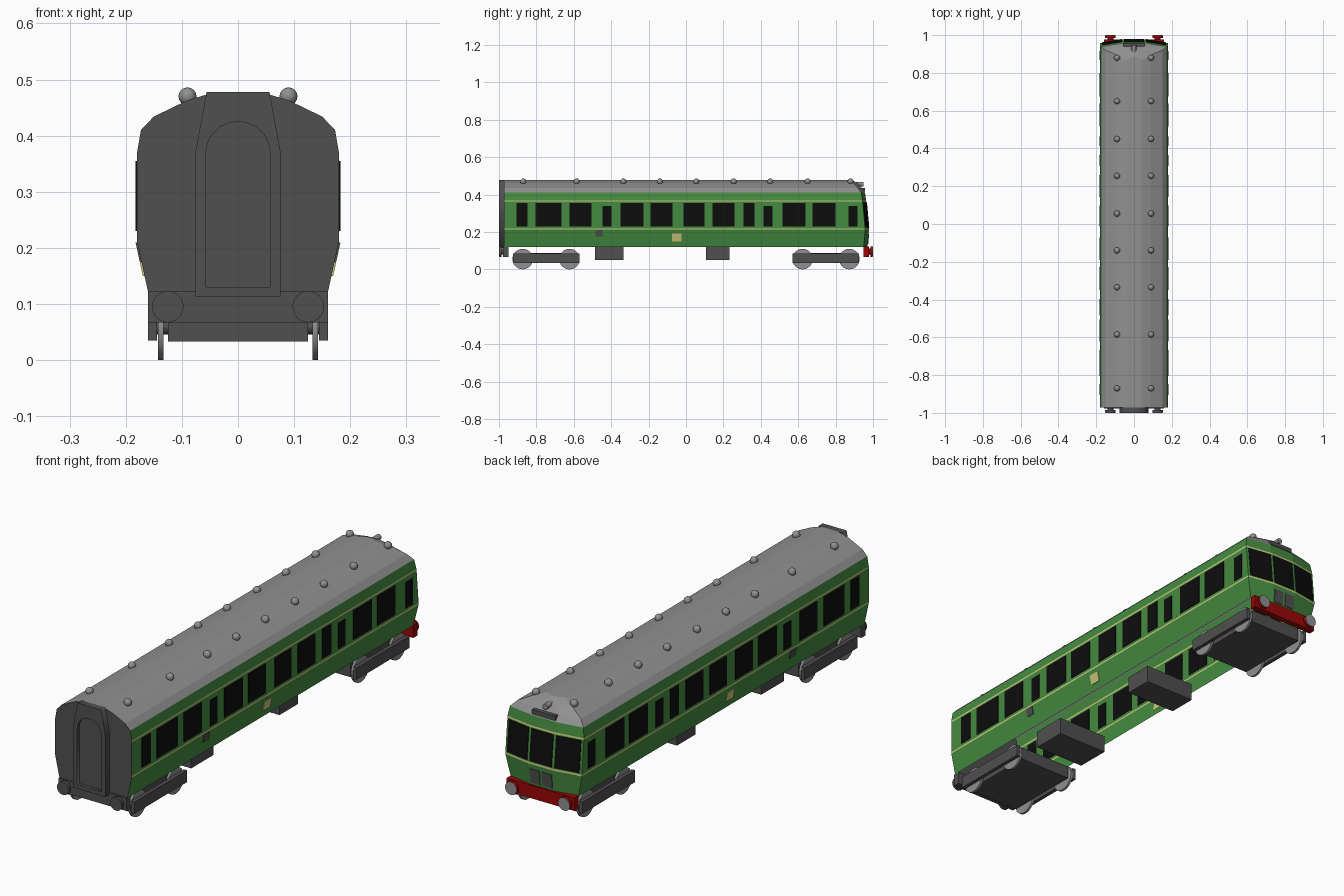
import bpy, bmesh, math
from mathutils import Vector

if "Cube" in bpy.data.objects:
    bpy.data.objects.remove(bpy.data.objects["Cube"])

def mat(name, r, g, b):
    m = bpy.data.materials.new(name)
    m.diffuse_color = (r, g, b, 1)
    m.use_nodes = True
    m.node_tree.nodes["Principled BSDF"].inputs["Base Color"].default_value = m.diffuse_color
    return m

GREEN = mat("coach green", .06, .26, .052)
CREAM = mat("pale yellow", .60, .57, .20)
ROOF = mat("roof grey", .28, .28, .28)
DARK = mat("dark grey", .08, .08, .08)
BLACK = mat("window black", .004, .004, .004)
RED = mat("buffer red", .33, .002, .002)

def finish(name, bm, *mats):
    bmesh.ops.recalc_face_normals(bm, faces=bm.faces)
    me = bpy.data.meshes.new(name)
    bm.to_mesh(me)
    bm.free()
    for m in mats:
        me.materials.append(m)
    ob = bpy.data.objects.new(name, me)
    bpy.context.collection.objects.link(ob)
    return ob

def box(name, x0, x1, y0, y1, z0, z1, m):
    bm = bmesh.new()
    bmesh.ops.create_cube(bm, size=1)
    for v in bm.verts:
        v.co = ((x0 + x1) / 2 + v.co.x * (x1 - x0),
                (y0 + y1) / 2 + v.co.y * (y1 - y0),
                (z0 + z1) / 2 + v.co.z * (z1 - z0))
    return finish(name, bm, m)

def cylinder(name, loc, r, depth, axis, m, n=24):
    rot = (0, math.pi / 2, 0) if axis == 'X' else (math.pi / 2, 0, 0)
    bpy.ops.mesh.primitive_cylinder_add(vertices=n, radius=r, depth=depth, location=loc, rotation=rot)
    ob = bpy.context.object
    ob.name = name
    ob.data.materials.append(m)
    bpy.ops.object.shade_smooth_by_angle()

def ball(name, loc, r, m):
    bpy.ops.mesh.primitive_uv_sphere_add(segments=16, ring_count=8, radius=r, location=loc)
    ob = bpy.context.object
    ob.name = name
    ob.data.materials.append(m)
    bpy.ops.object.shade_smooth()

def plate(name, pts, out, m, t=.003):
    """Thin slab lying on a wall, facing the direction out."""
    p = [Vector(q) for q in pts]
    n = (p[1] - p[0]).cross(p[2] - p[0]).normalized()
    if n.dot(Vector(out)) < 0:
        n = -n
    bm = bmesh.new()
    a = [bm.verts.new(q - n * .001) for q in p]
    b = [bm.verts.new(q + n * t) for q in p]
    bm.faces.new(a)
    bm.faces.new(b)
    for i in range(4):
        j = (i + 1) % 4
        bm.faces.new((a[i], a[j], b[j], b[i]))
    finish(name, bm, m)

# Body section: height, half width, y of the cab end
ROWS = [(.12, .16, .97), (.212, .18, .978), (.219, .18, .9775), (.362, .18, .964),
        (.369, .18, .963), (.41, .173, .957), (.434, .15, .94), (.463, .09, .915), (.478, .04, .885)]
FRONT = -.972

def row_at(z):
    for (z0, w0, y0), (z1, w1, y1) in zip(ROWS, ROWS[1:]):
        if z <= z1:
            f = (z - z0) / (z1 - z0)
            return w0 + f * (w1 - w0), y0 + f * (y1 - y0)

def cab(x, z):
    w, y = row_at(z)
    return (x, y - .02 * max(0, abs(x) / w - 1 / 3) * 1.5, z)

# Body shell, open underneath: each row loops front -> side -> bowed cab -> side
bm = bmesh.new()
loops = []
for z, w, y in ROWS:
    pts = [(w, FRONT, z)] + [cab(x, z) for x in (w, w / 3, -w / 3, -w)] + [(-w, FRONT, z)]
    loops.append([bm.verts.new(p) for p in pts])
for a, b in zip(loops, loops[1:]):
    for i in range(6):
        j = (i + 1) % 6
        bm.faces.new((a[i], a[j], b[j], b[i]))
bm.faces.new(loops[-1])
for f in bm.faces:
    z = f.calc_center_median().z
    ys = [v.co.y for v in f.verts]
    if max(ys) < -.9:
        f.material_index = 3
    elif z > .41:
        f.material_index = 2
    elif .212 < z < .219 or .362 < z < .369:
        f.material_index = 1
finish("body_shell", bm, GREEN, CREAM, ROOF, DARK)

# Side windows and panels: y range, bottom, top
TALL = [(-.906, -.848), (-.805, -.666), (-.623, -.505), (-.35, -.227), (-.19, -.072),
        (-.013, .099), (.142, .259), (.307, .366), (.516, .639), (.676, .799)]
SHORT = [(-.447, -.398), (.414, .463), (.869, .917)]
PANELS = [("side_window", a, b, .23, .355, BLACK) for a, b in TALL]
PANELS += [("door_window", a, b, .23, .34, BLACK) for a, b in SHORT]
PANELS += [("side_crest_panel", -.075, -.025, .15, .192, CREAM),
           ("side_vent", -.485, -.447, .175, .21, DARK)]
for s in (-1, 1):
    for name, y0, y1, z0, z1, m in PANELS:
        xa, xb = s * row_at(z0)[0], s * row_at(z1)[0]
        plate(name, [(xa, y0, z0), (xa, y1, z0), (xb, y1, z1), (xb, y0, z1)], (s, 0, 0), m)

# Cab windows and vents
for name, x0, x1, z0, z1, m in [
        ("cab_window_middle", -.052, .052, .224, .358, BLACK),
        ("cab_window_left", -.17, -.064, .224, .358, BLACK),
        ("cab_window_right", .064, .17, .224, .358, BLACK),
        ("cab_vent_left", -.052, -.006, .132, .192, DARK),
        ("cab_vent_right", .006, .052, .132, .192, DARK)]:
    plate(name, [cab(x0, z0), cab(x1, z0), cab(x1, z1), cab(x0, z1)], (0, 1, 0), m)

# Cab roof: sign box and lamp
box("roof_sign_box", -.055, .055, .925, .957, .415, .434, DARK)
cylinder("roof_lamp", (0, .928, .456), .012, .04, 'Y', ROOF, 16)

# Roof ventilators
for y in (-.87, -.585, -.335, -.14, .055, .255, .45, .65, .88):
    for s in (-1, 1):
        ball("roof_ventilator", (s * .09, y, .47), .016, ROOF)

# Gangway: tapered frame around an arched, recessed door
def spline(cu, pts):
    sp = cu.splines.new('POLY')
    sp.points.add(len(pts) - 1)
    for p, (x, z) in zip(sp.points, pts):
        p.co = (x, z, 0, 1)
    sp.use_cyclic_u = True

cu = bpy.data.curves.new("gangway_frame", 'CURVE')
cu.dimensions = '2D'
cu.fill_mode = 'BOTH'
cu.extrude = .0145
spline(cu, [(-.076, .113), (.076, .113), (.076, .37), (.056, .478), (-.056, .478), (-.076, .37)])
arch = [(.057 * math.cos(a * math.pi / 10), .37 + .055 * math.sin(a * math.pi / 10)) for a in range(11)]
spline(cu, arch + [(-.057, .13), (.057, .13)])
cu.materials.append(DARK)
frame = bpy.data.objects.new("gangway_frame", cu)
bpy.context.collection.objects.link(frame)
frame.location = (0, -.9855, 0)
frame.rotation_euler = (math.pi / 2, 0, 0)
bpy.ops.object.select_all(action='DESELECT')
frame.select_set(True)
bpy.context.view_layer.objects.active = frame
bpy.ops.object.convert(target='MESH')
box("gangway_door", -.06, .06, -.986, -.97, .125, .43, DARK)

# Buffer beams and buffers at both ends
for end, m in ((-1, DARK), (1, RED)):
    a, b = sorted((end * .95, end * .978))
    box("buffer_beam", -.16, .16, a, b, .067, .122, m)
    for s in (-1, 1):
        cylinder("buffer_shank", (s * .125, end * .975, .095), .016, .04, 'Y', m, 16)
        cylinder("buffer_head", (s * .125, end * .992, .095), .028, .012, 'Y', m)
        cylinder("buffer_face", (s * .125, end * .9985, .095), .027, .003, 'Y', ROOF if end > 0 else DARK)

# Bogies with wheels
for c in (-.748, .748):
    box("bogie_block", -.125, .125, c - .17, c + .17, .033, .088, DARK)
    for s in (-1, 1):
        a, b = sorted((s * .144, s * .16))
        box("bogie_side_frame", a, b, c - .178, c + .178, .035, .085, DARK)
        for d in (-.125, .125):
            cylinder("wheel", (s * .138, c + d, .055), .055, .01, 'X', ROOF)
    for d in (-.125, .125):
        cylinder("axle", (0, c + d, .058), .012, .29, 'X', DARK, 12)

# Underfloor equipment boxes
box("underfloor_box_front", -.12, .12, -.486, -.335, .05, .125, DARK)
box("underfloor_box_rear", -.12, .12, .108, .232, .05, .125, DARK)
